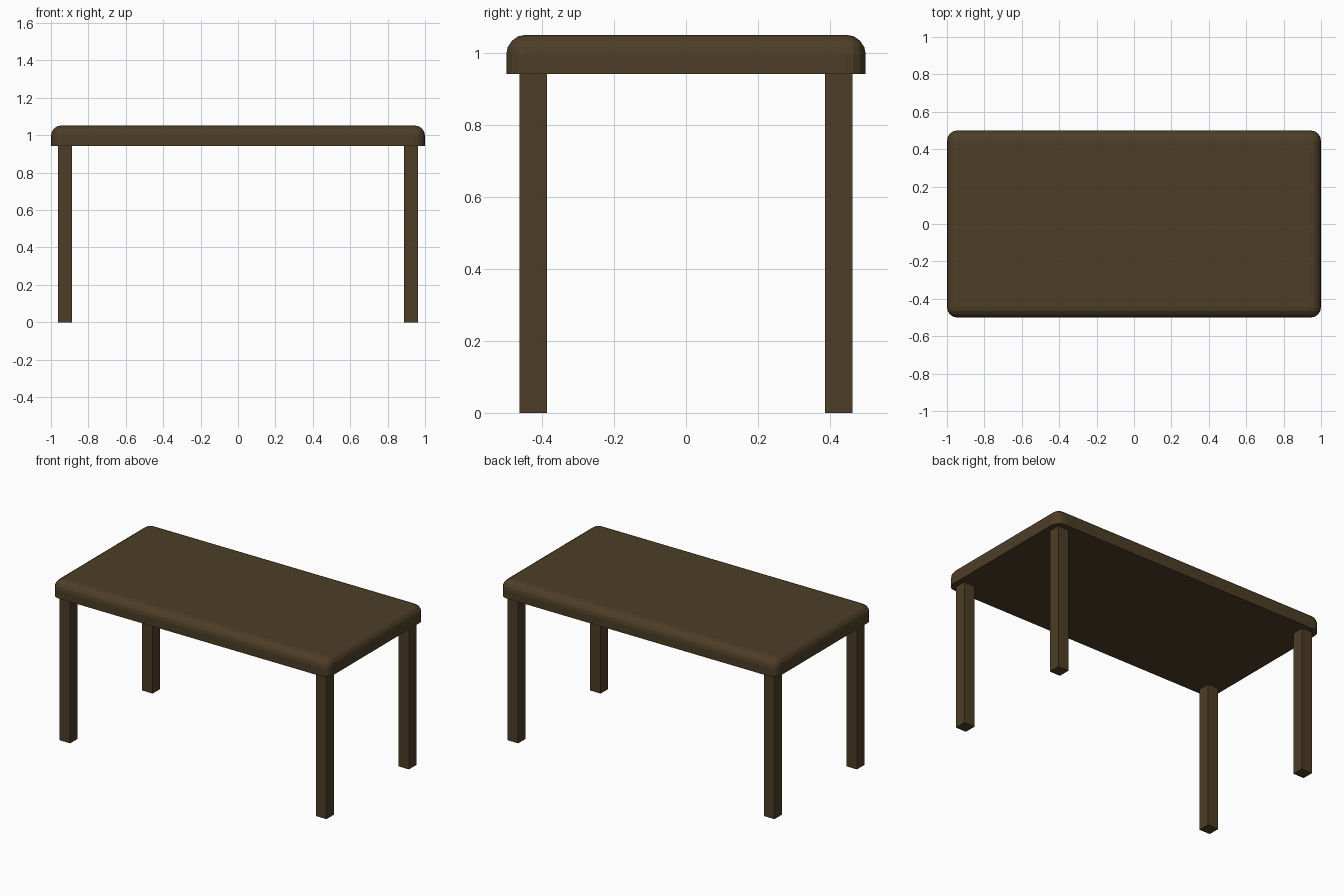
import bpy, bmesh
from mathutils import Matrix, Vector

if "Cube" in bpy.data.objects:
    bpy.data.objects.remove(bpy.data.objects["Cube"])

wood = bpy.data.materials.new("dark_wood")
wood.diffuse_color = (0.075, 0.048, 0.02, 1)
wood.use_nodes = True
wood.node_tree.nodes["Principled BSDF"].inputs["Base Color"].default_value = wood.diffuse_color


def box(name, centre, size, bevel=0.0):
    """Box whose upright and top edges can be rounded; its base stays sharp."""
    bm = bmesh.new()
    bmesh.ops.create_cube(bm, size=1, matrix=Matrix.Diagonal((*size, 1)))
    if bevel:
        edges = [e for e in bm.edges if max(v.co.z for v in e.verts) > 0]
        bmesh.ops.bevel(bm, geom=edges, offset=bevel, segments=4,
                        profile=0.5, affect='EDGES', clamp_overlap=True)
    me = bpy.data.meshes.new(name)
    bm.to_mesh(me)
    bm.free()
    me.materials.append(wood)
    ob = bpy.data.objects.new(name, me)
    ob.location = Vector(centre)
    bpy.context.collection.objects.link(ob)
    return ob


# Rounded table top
box("table_top", (0, 0, 0.9975), (2.0, 1.0, 0.109), bevel=0.055)

# Four square legs
for y_name, sy in (("front", -1), ("back", 1)):
    for x_name, sx in (("left", -1), ("right", 1)):
        box(f"{y_name}_{x_name}_leg", (sx * 0.925, sy * 0.425, 0.4725),
            (0.077, 0.077, 0.945))
